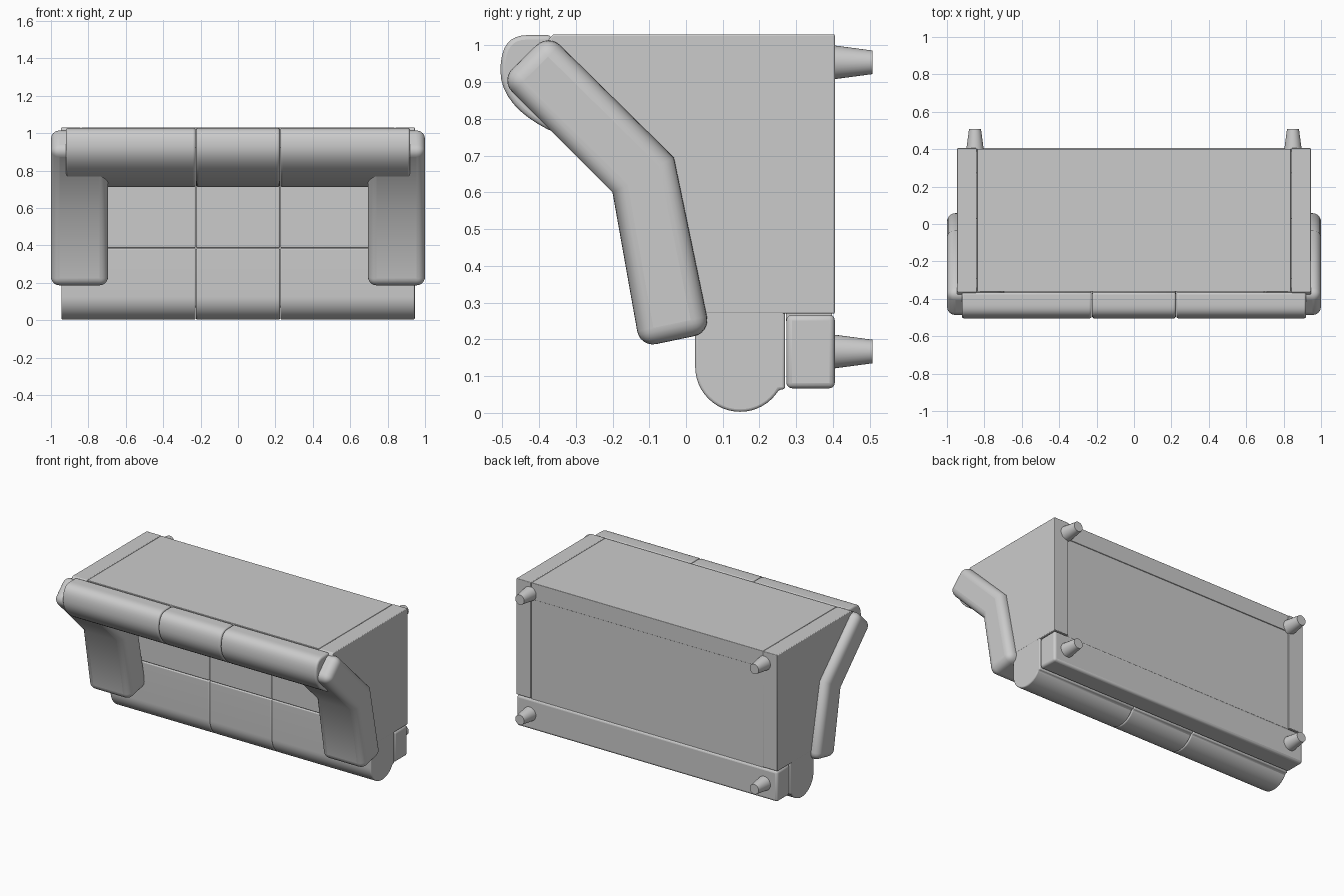
import bpy, bmesh
from math import sin, cos, pi, radians

if "Cube" in bpy.data.objects:
    bpy.data.objects.remove(bpy.data.objects["Cube"])


def prism(name, pts, x0, x1, bevel=0.005, segs=3):
    """Extrude a (y, z) outline from x0 to x1 and soften its sharp edges."""
    bm = bmesh.new()
    a = [bm.verts.new((x0, y, z)) for y, z in pts]
    b = [bm.verts.new((x1, y, z)) for y, z in pts]
    bm.faces.new(a)
    bm.faces.new(b[::-1])
    n = len(pts)
    for i in range(n):
        j = (i + 1) % n
        bm.faces.new((a[j], a[i], b[i], b[j]))
    bmesh.ops.recalc_face_normals(bm, faces=bm.faces)
    me = bpy.data.meshes.new(name)
    bm.to_mesh(me)
    bm.free()
    ob = bpy.data.objects.new(name, me)
    bpy.context.collection.objects.link(ob)
    if bevel:
        m = ob.modifiers.new("soft_edges", 'BEVEL')
        m.width, m.segments = bevel, segs
        m.limit_method, m.angle_limit = 'ANGLE', radians(42)
    smooth(ob)
    return ob


def smooth(ob):
    bpy.ops.object.select_all(action='DESELECT')
    ob.select_set(True)
    bpy.context.view_layer.objects.active = ob
    bpy.ops.object.shade_smooth_by_angle(angle=radians(35))


def box(name, x0, x1, y0, y1, z0, z1, bevel=0.005):
    return prism(name, [(y0, z0), (y1, z0), (y1, z1), (y0, z1)], x0, x1, bevel)


def bezier(p, n):
    """Points on a cubic curve in the yz plane."""
    out = []
    for i in range(n + 1):
        t = i / n
        w = ((1 - t)**3, 3 * t * (1 - t)**2, 3 * t * t * (1 - t), t**3)
        out.append(tuple(sum(wk * q[k] for wk, q in zip(w, p)) for k in (0, 1)))
    return out


# Seat cushion outline: round nose at the bottom
nose = [(0.1475 - 0.1225 * cos(pi * i / 20 * 0.83), 0.125 - 0.122 * sin(pi * i / 20 * 0.83))
        for i in range(21)]
seat = nose + [(0.27, 0.065), (0.27, 0.384), (0.025, 0.384)]

# Backrest outline: flat face that curls over into a top roll
back = (bezier([(-0.1, 0.712), (-0.3, 0.712), (-0.505, 0.80), (-0.505, 0.93)], 16)
        + bezier([(-0.505, 0.93), (-0.505, 1.0), (-0.48, 1.028), (-0.43, 1.028)], 8)[1:]
        + [(-0.365, 1.028), (-0.365, 0.95), (0.03, 0.95), (0.03, 0.712)])

# Three cushions of each kind, side by side
for i, (x0, x1) in enumerate([(-0.945, -0.226), (-0.224, 0.224), (0.226, 0.945)]):
    prism(f"seat_cushion_{i}", seat, x0, x1, 0.007)
    box(f"rear_seat_cushion_{i}", max(x0, -0.86), min(x1, 0.86), 0.025, 0.27, 0.386, 0.93, 0.007)
    prism(f"back_cushion_{i}", back, max(x0, -0.92), min(x1, 0.92), 0.012)

# Base rail, underside and back panel
box("base_rail", -0.945, 0.945, 0.273, 0.405, 0.067, 0.267, 0.015)
box("underside_panel", -0.842, 0.842, 0.272, 0.397, 0.25, 0.925, 0.0)
box("back_panel", -0.839, 0.839, -0.362, 0.402, 0.92, 1.029, 0.003)

# Side panels, bent arm pads and tapered legs on both sides
panel = [(0.03, 0.27), (0.405, 0.27), (0.405, 1.03), (-0.362, 1.03), (-0.40, 0.985),
         (-0.09, 0.66)]
arm = [(-0.125, 0.178), (0.066, 0.218), (-0.033, 0.695), (-0.375, 1.032),
       (-0.505, 0.905), (-0.2, 0.6)]
for s, side in ((-1, "left"), (1, "right")):
    prism(f"{side}_side_panel", panel, s * 0.841, s * 0.946, 0.004)
    prism(f"{side}_arm_pad", arm, s * 0.695, s * 1.0, 0.045, 6)
    for z, end in ((0.167, "front"), (0.954, "rear")):
        bpy.ops.mesh.primitive_cone_add(vertices=32, radius1=0.048, radius2=0.032, depth=0.12,
                                        location=(s * 0.85, 0.448, z),
                                        rotation=(radians(-90), 0, 0))
        leg = bpy.context.object
        leg.name = f"{side}_{end}_leg"
        smooth(leg)
